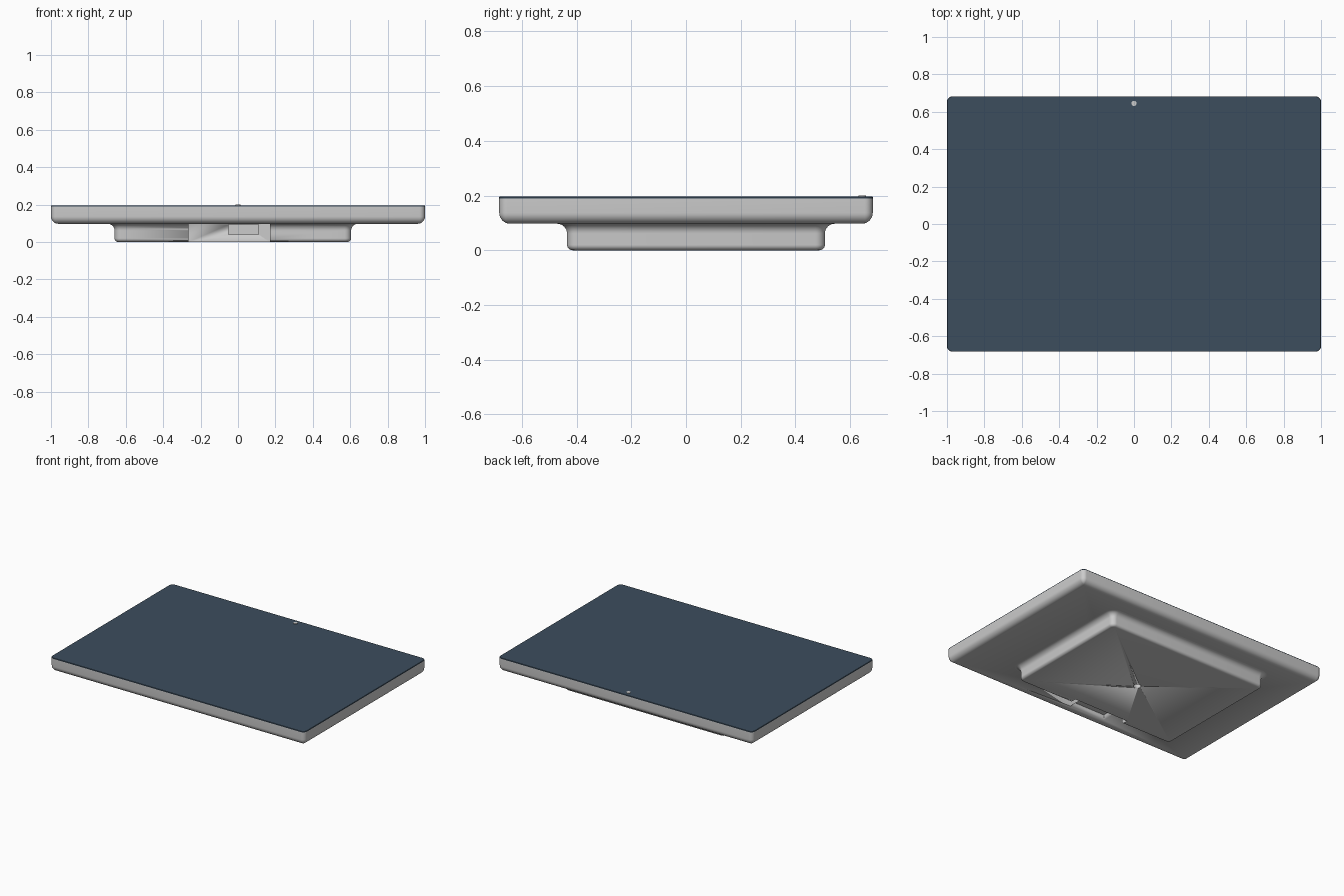
import bpy, bmesh, math

if "Cube" in bpy.data.objects:
    bpy.data.objects.remove(bpy.data.objects["Cube"])


def finish(name, bm, angle=35):
    bmesh.ops.recalc_face_normals(bm, faces=bm.faces)
    mesh = bpy.data.meshes.new(name)
    bm.to_mesh(mesh)
    bm.free()
    ob = bpy.data.objects.new(name, mesh)
    bpy.context.collection.objects.link(ob)
    bpy.ops.object.select_all(action='DESELECT')
    ob.select_set(True)
    bpy.context.view_layer.objects.active = ob
    bpy.ops.object.shade_smooth_by_angle(angle=math.radians(angle))
    return ob


def loft(name, x0, x1, y0, y1, r, rings, seg=8):
    """Rounded rectangle lofted through (outward offset, z) rings."""
    bm = bmesh.new()
    loops = []
    for off, z in rings:
        rad = max(r + off, 0.006)
        loop = []
        for k, (cx, cy) in enumerate([(x1 + off - rad, y1 + off - rad), (x0 - off + rad, y1 + off - rad),
                                      (x0 - off + rad, y0 - off + rad), (x1 + off - rad, y0 - off + rad)]):
            for i in range(seg + 1):
                a = math.pi / 2 * (k + i / seg)
                loop.append(bm.verts.new((cx + rad * math.cos(a), cy + rad * math.sin(a), z)))
        loops.append(loop)
    n = len(loops[0])
    for a, b in zip(loops, loops[1:]):
        for i in range(n):
            bm.faces.new((a[i], a[(i + 1) % n], b[(i + 1) % n], b[i]))
    bm.faces.new(loops[0][::-1])
    bm.faces.new(loops[-1])
    return finish(name, bm)


def box(name, x0, x1, y0, y1, z0, z1):
    bm = bmesh.new()
    bmesh.ops.create_cube(bm, size=1)
    for v in bm.verts:
        v.co = ((x0, x1)[v.co.x > 0], (y0, y1)[v.co.y > 0], (z0, z1)[v.co.z > 0])
    return finish(name, bm)


def disc(name, x, y, z0, z1, r):
    bm = bmesh.new()
    bmesh.ops.create_cone(bm, cap_ends=True, segments=32, radius1=r, radius2=r, depth=z1 - z0)
    bmesh.ops.translate(bm, verts=bm.verts, vec=(x, y, (z0 + z1) / 2))
    return finish(name, bm)


def cut(target, cutter):
    cutter.hide_render = True
    mod = target.modifiers.new("cut", 'BOOLEAN')
    mod.operation = 'DIFFERENCE'
    mod.solver = 'EXACT'
    mod.object = cutter
    bpy.context.view_layer.objects.active = target
    # keep the cut ahead of the smoothing modifier, if any
    bpy.ops.object.modifier_move_to_index(modifier=mod.name, index=0)
    bpy.ops.object.modifier_apply(modifier=mod.name)
    bpy.data.objects.remove(cutter)


def arc(cx, cz, r, a0, a1, n=8):
    return [(cx + r * math.cos(math.radians(a0 + (a1 - a0) * i / n)),
             cz + r * math.sin(math.radians(a0 + (a1 - a0) * i / n))) for i in range(n + 1)]


# Tablet housing with rounded lower edge
housing = loft("housing", -1, 1, -0.683, 0.683, 0.03,
               arc(-0.04, 0.137, 0.04, -90, 0) + [(0, 0.19)])
cut(housing, box("slot_cutter", -0.25, 0.03, -0.6, -0.4, 0.08, 0.135))

# Glass screen
screen = loft("screen", -1, 1, -0.683, 0.683, 0.03, [(0, 0.19), (0, 0.194), (-0.002, 0.196)])
glass = bpy.data.materials.new("dark_glass")
glass.diffuse_color = (0.045, 0.075, 0.11, 1)
glass.use_nodes = True
glass.node_tree.nodes["Principled BSDF"].inputs["Base Color"].default_value = glass.diffuse_color
screen.data.materials.append(glass)

# Camera dot on the screen
disc("camera_lens", 0, 0.645, 0.194, 0.2, 0.014)

# Rear mount: rounded bottom edge, fillet flaring into the housing
mount = loft("rear_mount", -0.66, 0.605, -0.435, 0.508, 0.035,
             arc(-0.02, 0.02, 0.02, -90, 0) + arc(0.036, 0.061, 0.036, 180, 90) + [(0.036, 0.1)])
cut(mount, box("notch_cutter", -0.265, 0.17, -0.6, -0.385, -0.1, 0.2))
cut(mount, box("port_cutter", -0.05, 0.11, -0.45, -0.3, 0.04, 0.093))
cut(mount, disc("hole_cutter", -0.027, 0.0, -0.05, 0.03, 0.025))
